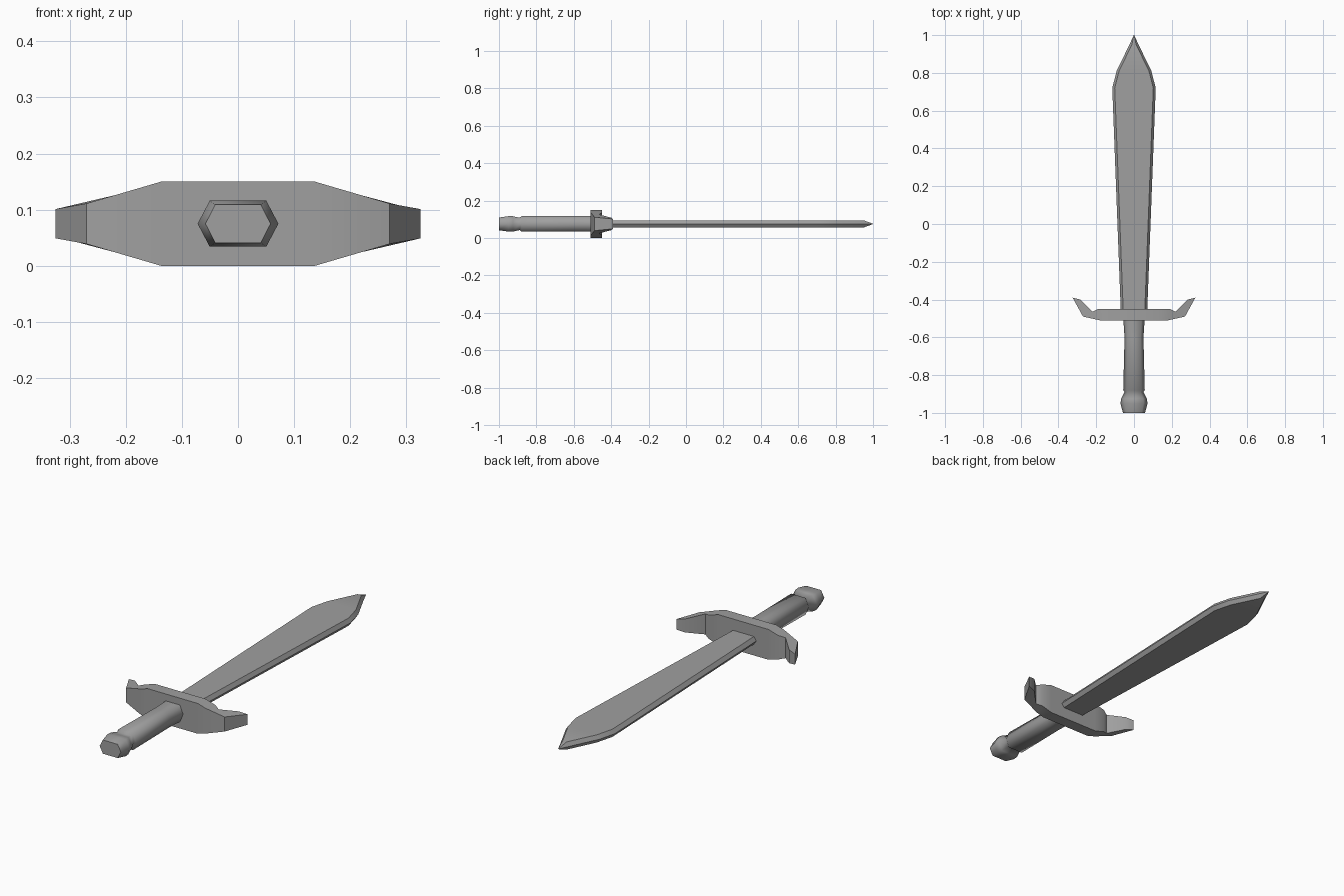
import bpy
import bmesh
from math import radians

if "Cube" in bpy.data.objects:
    bpy.data.objects.remove(bpy.data.objects["Cube"], do_unlink=True)

MID = 0.075  # height of the sword's middle plane

steel = bpy.data.materials.new("grey_steel")
steel.use_nodes = True
GREY = (0.35, 0.35, 0.35, 1)
steel.diffuse_color = GREY
steel.node_tree.nodes["Principled BSDF"].inputs["Base Color"].default_value = GREY


def loft(name, rings, angle):
    """Skin a list of equal-length rings and cap both ends."""
    bm = bmesh.new()
    loops = [[bm.verts.new(p) for p in ring] for ring in rings]
    n = len(loops[0])
    for a, b in zip(loops, loops[1:]):
        for i in range(n):
            j = (i + 1) % n
            bm.faces.new((a[i], a[j], b[j], b[i]))
    bm.faces.new(loops[0])
    bm.faces.new(loops[-1])
    bmesh.ops.remove_doubles(bm, verts=bm.verts, dist=0.0005)
    bmesh.ops.recalc_face_normals(bm, faces=bm.faces)
    mesh = bpy.data.meshes.new(name)
    bm.to_mesh(mesh)
    bm.free()
    obj = bpy.data.objects.new(name, mesh)
    bpy.context.collection.objects.link(obj)
    mesh.materials.append(steel)
    bpy.ops.object.select_all(action="DESELECT")
    obj.select_set(True)
    bpy.context.view_layer.objects.active = obj
    bpy.ops.object.shade_smooth_by_angle(angle=radians(angle))
    return obj


def hexagon(y, wide, flat, high):
    """Six-sided section across the sword, pointed at the sides."""
    return [(wide, y, MID), (flat, y, MID + high), (-flat, y, MID + high),
            (-wide, y, MID), (-flat, y, MID - high), (flat, y, MID - high)]


# Blade: flat faces with narrow bevelled cutting edges
blade = [(-0.46, 0.07), (0.72, 0.115), (0.81, 0.092), (0.95, 0.024)]
rings = [hexagon(y, w, w - 0.013, 0.019) for y, w in blade]
rings.append(hexagon(1.0, 0.001, 0.0005, 0.001))
loft("blade", rings, 30)

# Grip and pommel: (y, half width, half height)
handle = [(-1.0, 0.058, 0.034), (-0.95, 0.072, 0.041), (-0.925, 0.068, 0.041),
          (-0.89, 0.05, 0.033), (-0.88, 0.057, 0.041), (-0.6, 0.05, 0.041),
          (-0.47, 0.059, 0.041)]
loft("handle", [hexagon(y, w, w * 0.7, h) for y, w, h in handle], 75)


def guard_height(x):
    """Half height of the guard, tapering towards the horns."""
    if x < 0.137:
        return 0.075
    if x < 0.27:
        return 0.075 - (x - 0.137) * 0.293
    return 0.036 - (x - 0.27) * 0.18


# Guard: back and front outline points, from the middle out to a horn
half = [((0, -0.51), (0, -0.45)), ((0.137, -0.51), (0.137, -0.45)),
        ((0.18, -0.51), (0.19, -0.45)), ((0.27, -0.49), (0.22, -0.465)),
        ((0.325, -0.39), (0.285, -0.40))]


def guard_ring(back, front, side):
    ring = []
    for (x, y), sign in ((back, -1), (back, 1), (front, 1), (front, -1)):
        ring.append((side * x, y, MID + sign * guard_height(x)))
    return ring


rings = [guard_ring(b, f, -1) for b, f in reversed(half[1:])]
rings += [guard_ring(b, f, 1) for b, f in half]
loft("guard", rings, 32)
